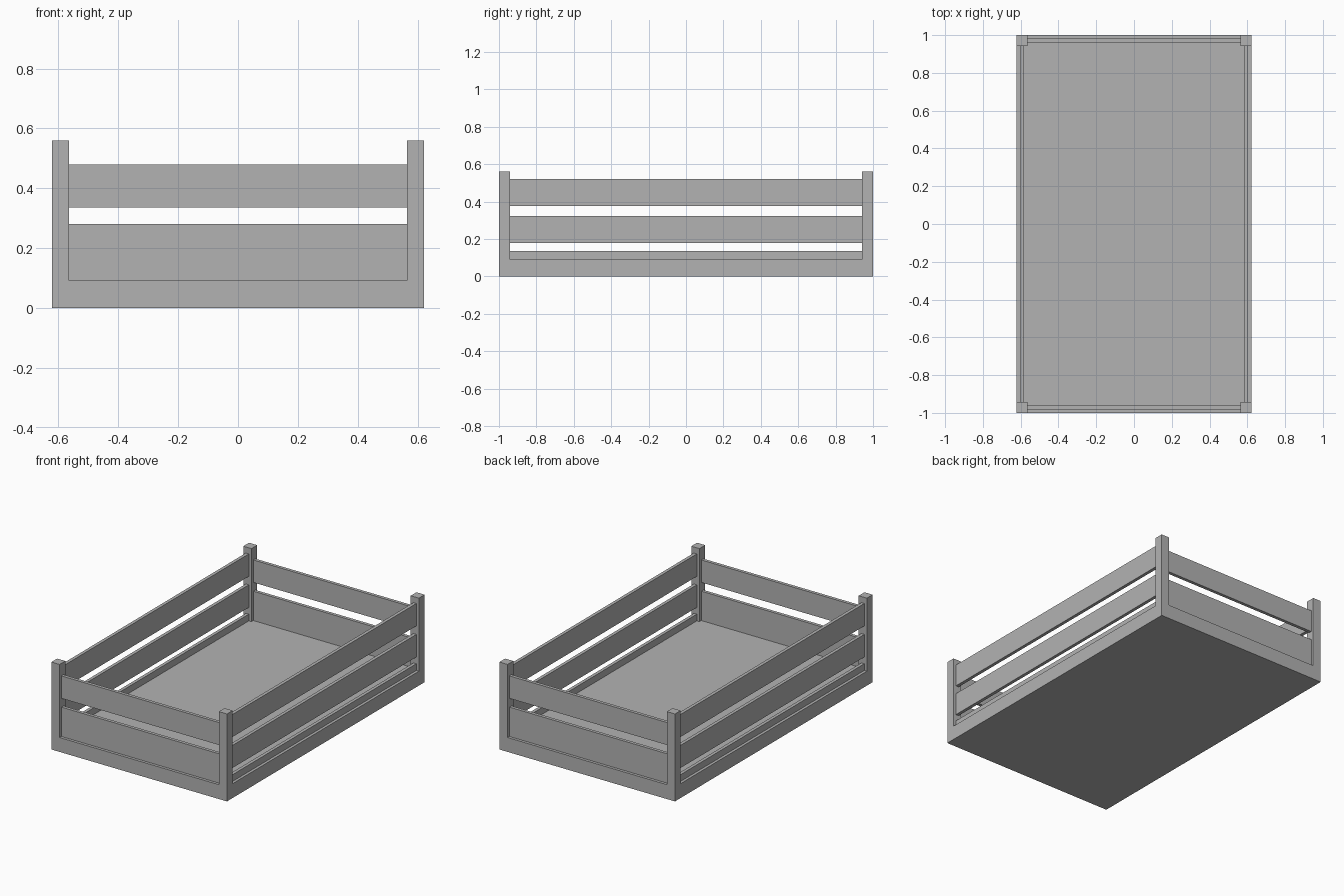
import bpy

cube = bpy.data.objects.get("Cube")
if cube:
    bpy.data.objects.remove(cube, do_unlink=True)

# Single grey finish
GREY = (0.45, 0.45, 0.45, 1.0)
grey = bpy.data.materials.new("plain grey")
grey.use_nodes = True
grey.diffuse_color = GREY
grey.node_tree.nodes["Principled BSDF"].inputs["Base Color"].default_value = GREY

HALF_X, HALF_Y = 0.622, 1.0   # outer half sizes
POST = 0.058                  # post width
BASE_TOP, POST_TOP = 0.092, 0.56
BOARD = 0.021                 # board thickness
SETBACK = 0.018               # boards sit behind the post faces


def box(name, x, y, z):
    """Box from (low, high) ranges on each axis."""
    ranges = (x, y, z)
    bpy.ops.mesh.primitive_cube_add(size=1, location=[(a + b) / 2 for a, b in ranges])
    obj = bpy.context.object
    obj.name = name
    obj.scale = [b - a for a, b in ranges]
    bpy.ops.object.transform_apply(location=False, rotation=False, scale=True)
    obj.data.materials.append(grey)
    return obj


def span(sign, outer, depth):
    """Range reaching inwards from an outer face on either side."""
    return tuple(sorted((sign * outer, sign * (outer - depth))))


# Solid base
box("base", (-HALF_X, HALF_X), (-HALF_Y, HALF_Y), (0, BASE_TOP))

# Corner posts
for sx, side in ((-1, "right"), (1, "left")):
    for sy, end in ((-1, "front"), (1, "back")):
        box(f"{end}_{side}_post", span(sx, HALF_X, POST), span(sy, HALF_Y, POST),
            (BASE_TOP, POST_TOP))

# Boards between the posts: a low rail and two slats on every side
END_BOARDS = {"rail": (BASE_TOP, 0.134), "lower_slat": (0.134, 0.28), "upper_slat": (0.336, 0.48)}
SIDE_BOARDS = {"rail": (BASE_TOP, 0.135), "lower_slat": (0.178, 0.323), "upper_slat": (0.377, 0.521)}
inner_x, inner_y = HALF_X - POST, HALF_Y - POST

for sign, end, side in ((-1, "front", "right"), (1, "back", "left")):
    for board, heights in END_BOARDS.items():
        box(f"{end}_{board}", (-inner_x, inner_x),
            span(sign, HALF_Y - SETBACK, BOARD), heights)
    for board, heights in SIDE_BOARDS.items():
        box(f"{side}_{board}", span(sign, HALF_X - SETBACK, BOARD),
            (-inner_y, inner_y), heights)
